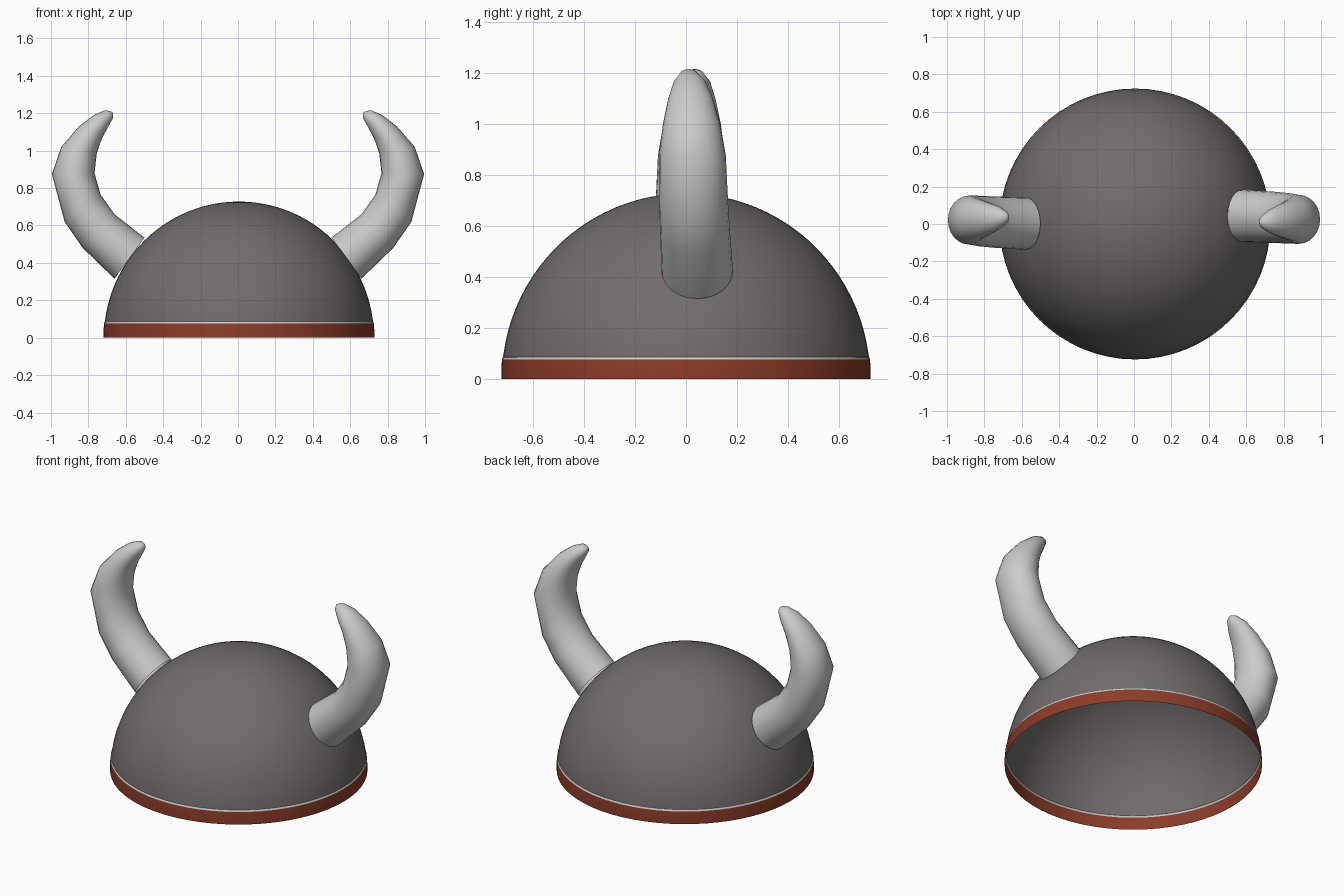
import bpy, bmesh
from math import sin, cos, pi, sqrt
from mathutils import Vector

if "Cube" in bpy.data.objects:
    bpy.data.objects.remove(bpy.data.objects["Cube"])

SEG = 64
CX, R, H = 0.005, 0.722, 0.728      # helmet centre, radius, height


def material(name, rgb):
    m = bpy.data.materials.new(name)
    m.diffuse_color = (*rgb, 1)
    m.use_nodes = True
    m.node_tree.nodes["Principled BSDF"].inputs["Base Color"].default_value = m.diffuse_color
    return m


def loft(name, rings, cap=False, tip=None, mat=None, angle=0.9):
    """Skin consecutive closed rings of points."""
    bm = bmesh.new()
    vs = [[bm.verts.new(p) for p in ring] for ring in rings]
    n = len(vs[0])
    for a, b in zip(vs, vs[1:]):
        for i in range(n):
            j = (i + 1) % n
            bm.faces.new((a[i], a[j], b[j], b[i]))
    if tip:
        t = bm.verts.new(tip)
        for i in range(n):
            bm.faces.new((vs[-1][i], vs[-1][(i + 1) % n], t))
    bmesh.ops.recalc_face_normals(bm, faces=bm.faces)
    me = bpy.data.meshes.new(name)
    bm.to_mesh(me)
    bm.free()
    ob = bpy.data.objects.new(name, me)
    bpy.context.collection.objects.link(ob)
    if mat:
        me.materials.append(mat)
    bpy.ops.object.select_all(action='DESELECT')
    ob.select_set(True)
    bpy.context.view_layer.objects.active = ob
    bpy.ops.object.shade_smooth_by_angle(angle=angle)
    return ob


def circle(r, z):
    return [(CX + r * cos(2 * pi * i / SEG), r * sin(2 * pi * i / SEG), z) for i in range(SEG)]


def dome_r(z):
    return R * sqrt(1 - (z / H) ** 2)


# Open hemispherical shell above the rim
z0 = 0.086
zs = [z0] + [H * sin(k * pi / 48) for k in range(2, 24)]
loft("helmet_dome", [circle(dome_r(z), z) for z in zs], tip=(CX, 0, H),
     mat=material("dark_metal", (0.17, 0.15, 0.15)))

# Thin light trim line and leather rim band
loft("rim_trim", [circle(dome_r(z0), z0), circle(dome_r(z0) + 0.003, z0 - 0.002),
                  circle(dome_r(0.076) + 0.003, 0.076)])
loft("rim_band", [circle(dome_r(0.076) + 0.003, 0.076), circle(dome_r(0.04) + 0.003, 0.04),
                  circle(R + 0.002, 0)], mat=material("leather", (0.26, 0.045, 0.022)))

# Horn stations: outer x, z; inner x, z; half width in y; centre y
stations = [
    (0.660, 0.315, 0.500, 0.535, 0.140, 0.044),
    (0.830, 0.480, 0.660, 0.660, 0.137, 0.036),
    (0.927, 0.620, 0.735, 0.765, 0.135, 0.030),
    (0.995, 0.875, 0.767, 0.880, 0.131, 0.025),
    (0.945, 1.020, 0.755, 0.985, 0.112, 0.022),
    (0.850, 1.130, 0.728, 1.065, 0.088, 0.018),
    (0.772, 1.190, 0.693, 1.130, 0.064, 0.014),
    (0.715, 1.215, 0.668, 1.175, 0.034, 0.011),
    (0.690, 1.213, 0.668, 1.193, 0.017, 0.010),
]
YC = 0.023                           # the horns turn about this y


def horn(name, turn):
    rings = []
    for ox, oz, ix, iz, w, y in stations:
        c = Vector(((ox + ix) / 2, y, (oz + iz) / 2))
        u = Vector(((ox - ix) / 2, 0, (oz - iz) / 2))
        ring = [c + u * cos(a) + Vector((0, w * sin(a), 0))
                for a in (2 * pi * i / 24 for i in range(24))]
        rings.append([Vector((turn * p.x, YC + turn * (p.y - YC), p.z)) for p in ring])
    tip = (turn * 0.672, YC + turn * (0.010 - YC), 1.206)
    return loft(name, rings, tip=tip, angle=1.4)


# Second horn is the first one turned half round
horn("horn_right", 1)
horn("horn_left", -1)
